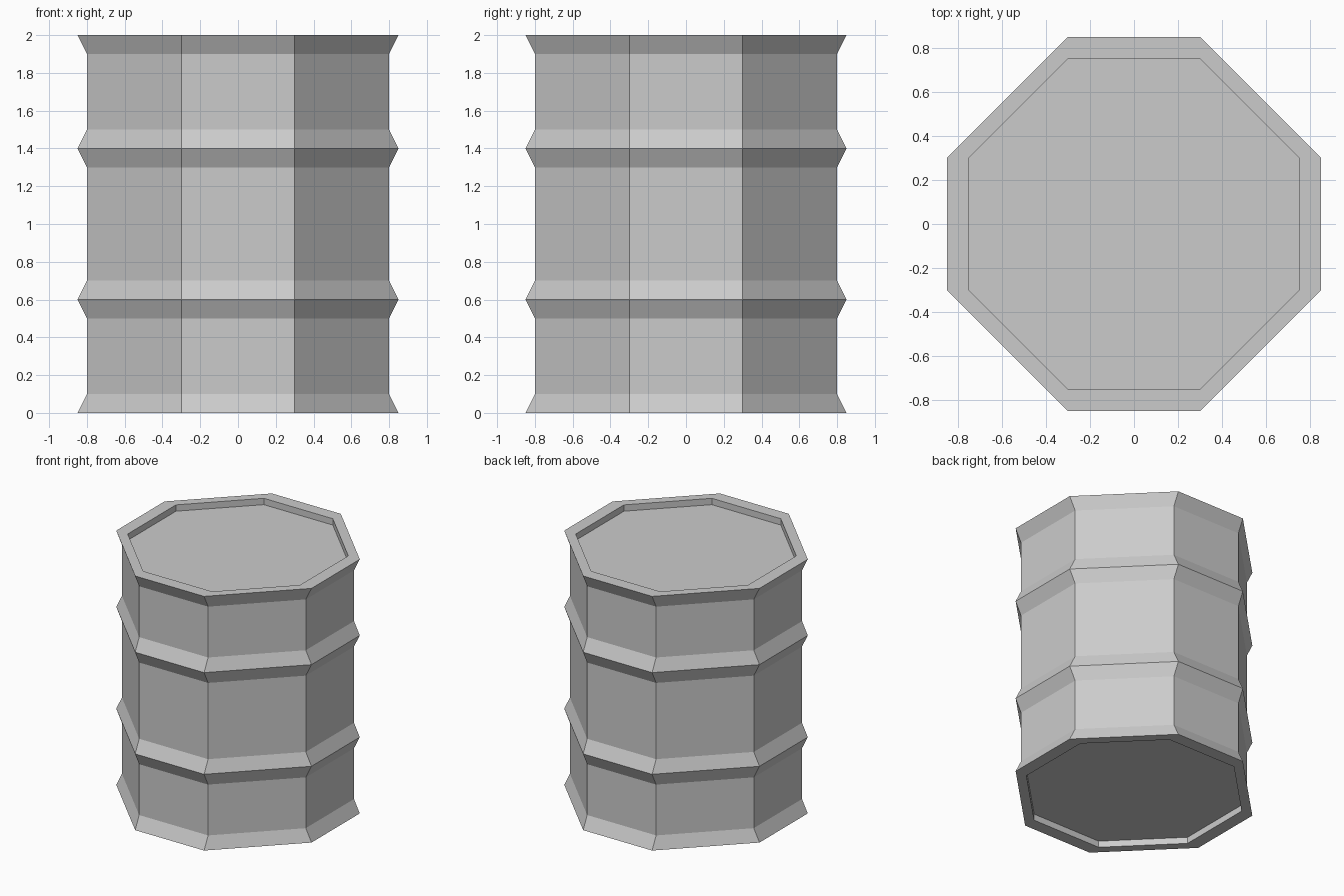
import bpy
import bmesh

cube = bpy.data.objects.get("Cube")
if cube:
    bpy.data.objects.remove(cube, do_unlink=True)

# Single grey metal colour
COLOUR = (0.6, 0.6, 0.6, 1)
metal = bpy.data.materials.new("grey_metal")
metal.use_nodes = True
metal.diffuse_color = COLOUR
metal.node_tree.nodes["Principled BSDF"].inputs["Base Color"].default_value = COLOUR

HALF_SIDE = 0.3
BODY, RIM, LID = 0.8, 0.85, 0.75
RECESS, FLARE, HEIGHT = 0.05, 0.1, 2.0


def octagon(bm, reach, z):
    """Ring of eight corners whose straight sides keep a fixed width."""
    ring = []
    for sx, sy in ((1, 1), (-1, 1), (-1, -1), (1, -1)):
        corners = [(sx * reach, sy * HALF_SIDE), (sx * HALF_SIDE, sy * reach)]
        if sx * sy < 0:
            corners.reverse()
        ring += [bm.verts.new((x, y, z)) for x, y in corners]
    return ring


# Side profile: recessed base, flared rims, two ridges, recessed lid
profile = [(LID, RECESS), (LID, 0), (RIM, 0), (BODY, FLARE)]
for ridge in (0.6, 1.4):
    profile += [(BODY, ridge - FLARE), (RIM, ridge), (BODY, ridge + FLARE)]
profile += [(BODY, HEIGHT - FLARE), (RIM, HEIGHT), (LID, HEIGHT), (LID, HEIGHT - RECESS)]

# Barrel shell, closed by the base and the lid
bm = bmesh.new()
rings = [octagon(bm, reach, z) for reach, z in profile]
for low, high in zip(rings, rings[1:]):
    for i in range(8):
        j = (i + 1) % 8
        bm.faces.new((low[i], low[j], high[j], high[i]))
bm.faces.new(rings[0][::-1])
bm.faces.new(rings[-1])
bmesh.ops.recalc_face_normals(bm, faces=bm.faces)

mesh = bpy.data.meshes.new("barrel")
bm.to_mesh(mesh)
bm.free()
mesh.materials.append(metal)
barrel = bpy.data.objects.new("barrel", mesh)
bpy.context.collection.objects.link(barrel)
